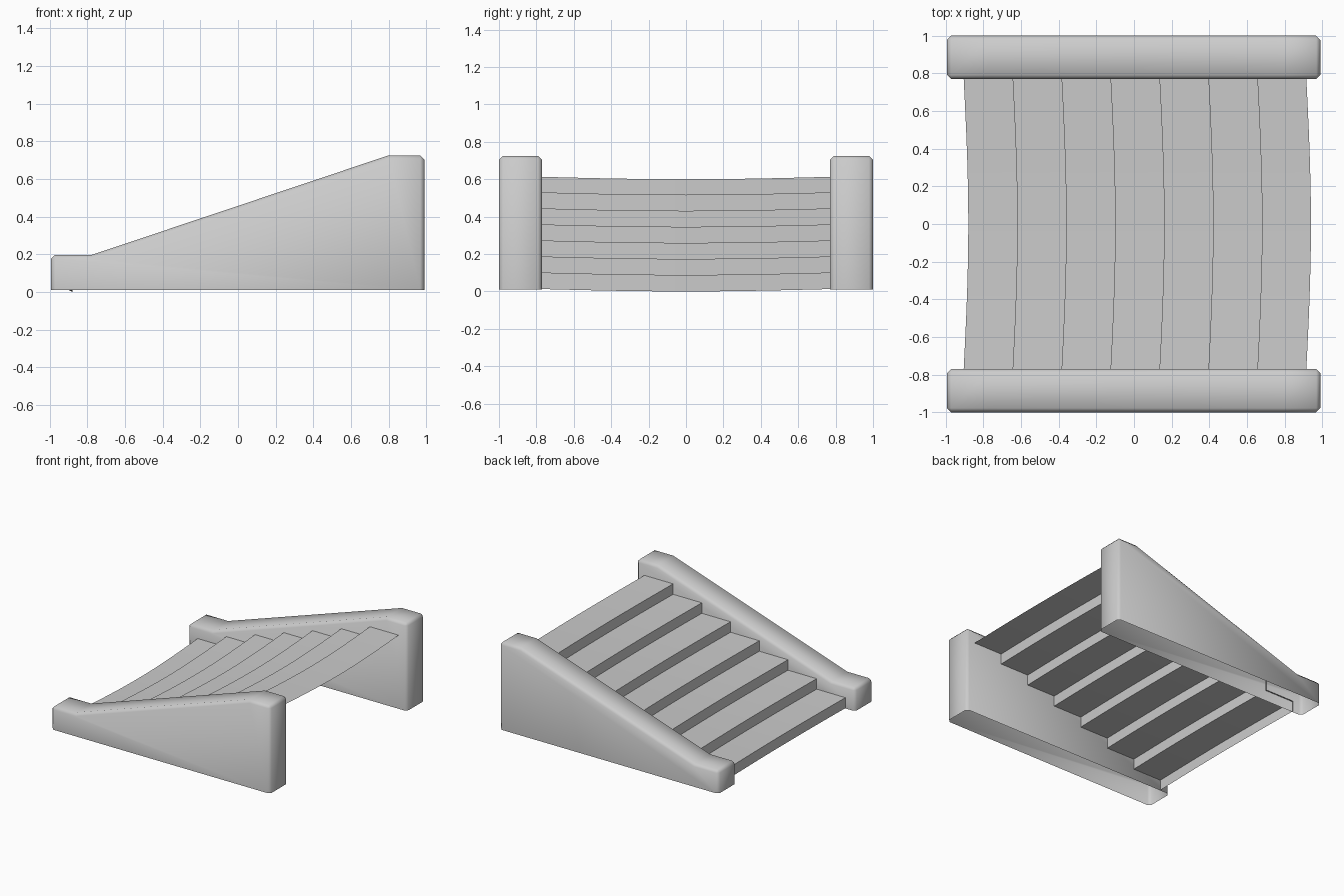
import bpy, bmesh, math

if "Cube" in bpy.data.objects:
    bpy.data.objects.remove(bpy.data.objects["Cube"])


def finish(name, bm, angle):
    mesh = bpy.data.meshes.new(name)
    bm.to_mesh(mesh)
    bm.free()
    obj = bpy.data.objects.new(name, mesh)
    bpy.context.collection.objects.link(obj)
    bpy.ops.object.select_all(action='DESELECT')
    bpy.context.view_layer.objects.active = obj
    obj.select_set(True)
    bpy.ops.object.shade_smooth_by_angle(angle=math.radians(angle))
    return obj


# Side walls: sloped profile, open underneath, chamfered edges
PROFILE = [(-0.993, 0.01), (-0.993, 0.197), (-0.775, 0.197),
           (0.80, 0.725), (0.99, 0.725), (0.99, 0.01)]


def side_wall(name, y0, y1):
    bm = bmesh.new()
    a = [bm.verts.new((x, y0, z)) for x, z in PROFILE]
    b = [bm.verts.new((x, y1, z)) for x, z in PROFILE]
    bm.faces.new(a)
    bm.faces.new(b[::-1])
    for i in range(len(PROFILE) - 1):
        bm.faces.new((a[i], b[i], b[i + 1], a[i + 1]))
    bmesh.ops.recalc_face_normals(bm, faces=bm.faces)
    # Make sure the open shell faces outward
    end = max(bm.faces, key=lambda f: f.calc_center_median().x)
    if end.normal.x < 0:
        bmesh.ops.reverse_faces(bm, faces=bm.faces)
    edges = [e for e in bm.edges
             if len(e.link_faces) == 2 and e.calc_face_angle(0) > 0.7]
    bmesh.ops.bevel(bm, geom=edges, offset=0.022, segments=1,
                    profile=0.5, affect='EDGES')
    finish(name, bm, 50)


side_wall("front_side_wall", -1.0, -0.77)
side_wall("back_side_wall", 0.77, 1.0)

# Worn steps: single zigzag sheet, hollowed toward the middle
STEPS, RUN, RISE, HALF, SEG = 7, 0.26, 0.0857, 0.78, 10
zigzag = []
for i in range(STEPS):
    x = -0.905 + i * RUN
    zigzag.append((x, 0.013 + i * RISE))
    zigzag.append((x, 0.013 + (i + 1) * RISE))
zigzag.append((-0.905 + STEPS * RUN, 0.013 + STEPS * RISE))

bm = bmesh.new()
rows = []
for j in range(SEG + 1):
    y = -HALF + 2 * HALF * j / SEG
    wear = math.cos(y / HALF * math.pi / 2)
    rows.append([bm.verts.new((x + 0.025 * wear, y, z - 0.013 * wear))
                 for x, z in zigzag])
for r, s in zip(rows, rows[1:]):
    for k in range(len(zigzag) - 1):
        bm.faces.new((r[k], r[k + 1], s[k + 1], s[k]))
bm.normal_update()
# Treads face up
if max(bm.faces, key=lambda f: abs(f.normal.z)).normal.z < 0:
    bmesh.ops.reverse_faces(bm, faces=bm.faces)
finish("steps", bm, 40)
